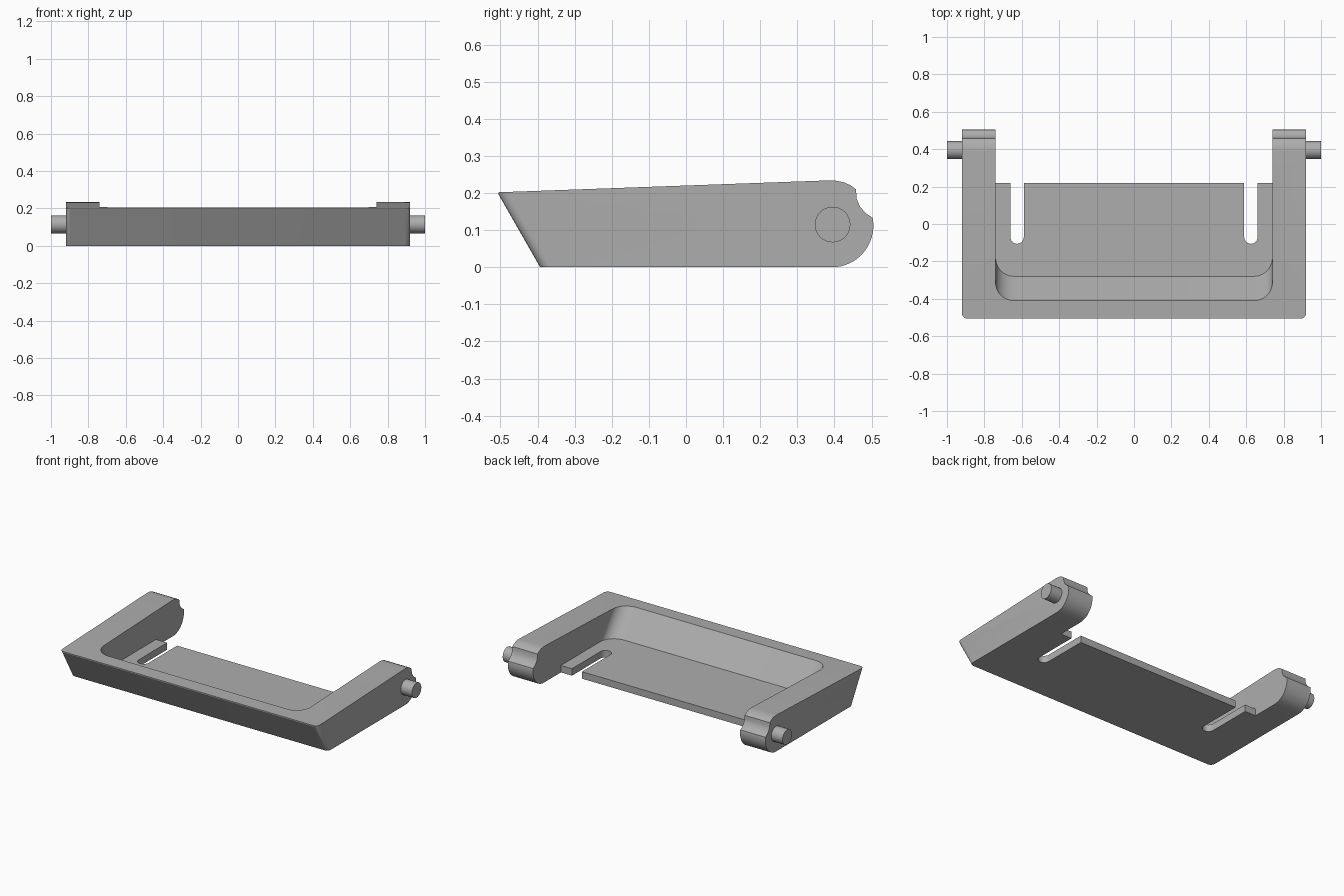
import bpy, bmesh, math
from mathutils import Vector

if "Cube" in bpy.data.objects:
    bpy.data.objects.remove(bpy.data.objects["Cube"])

grey = bpy.data.materials.new("plain_grey")
grey.diffuse_color = (0.42, 0.42, 0.42, 1)
grey.use_nodes = True
grey.node_tree.nodes["Principled BSDF"].inputs["Base Color"].default_value = grey.diffuse_color


def arc(cx, cy, r, a0, a1, n):
    """Points on an arc, angles in degrees."""
    return [(cx + r * math.cos(math.radians(a0 + (a1 - a0) * i / n)),
             cy + r * math.sin(math.radians(a0 + (a1 - a0) * i / n))) for i in range(n + 1)]


def prism(name, base, shift):
    """Closed prism from 3D base points, swept along shift."""
    bm = bmesh.new()
    lower = [bm.verts.new(p) for p in base]
    upper = [bm.verts.new(Vector(p) + Vector(shift)) for p in base]
    n = len(base)
    bm.faces.new(lower)
    bm.faces.new(upper[::-1])
    for i in range(n):
        bm.faces.new((lower[i], upper[i], upper[(i + 1) % n], lower[(i + 1) % n]))
    bmesh.ops.recalc_face_normals(bm, faces=bm.faces)
    me = bpy.data.meshes.new(name)
    bm.to_mesh(me)
    bm.free()
    me.materials.append(grey)
    ob = bpy.data.objects.new(name, me)
    bpy.context.collection.objects.link(ob)
    return ob


def select(ob):
    bpy.ops.object.select_all(action='DESELECT')
    ob.select_set(True)
    bpy.context.view_layer.objects.active = ob


def cut(ob, cutter):
    mod = ob.modifiers.new("cut", 'BOOLEAN')
    mod.operation = 'DIFFERENCE'
    mod.solver = 'EXACT'
    mod.object = cutter
    select(ob)
    bpy.ops.object.modifier_apply(modifier=mod.name)
    bpy.data.objects.remove(cutter)


# Frame: side profile (y, z) swept across the width
side = [(-0.505, 0.202), (-0.505, 0.196), (-0.393, 0)]
side += arc(0.393, 0.112, 0.112, -90, 8, 16)
side += [(0.503, 0.133), (0.484, 0.146), (0.469, 0.163), (0.460, 0.184), (0.458, 0.210)]
side += [(0.443, 0.221), (0.425, 0.229), (0.405, 0.233), (0.385, 0.234)]
frame = prism("frame", [(-0.92, y, z) for y, z in side], (1.84, 0, 0))

# Rounded front corners
bm = bmesh.new()
bm.from_mesh(frame.data)
corners = [e for e in bm.edges if all(v.co.y < -0.38 for v in e.verts)
           and abs(e.verts[0].co.x - e.verts[1].co.x) < 0.01]
bmesh.ops.bevel(bm, geom=corners, offset=0.028, segments=6, profile=0.5, affect='EDGES')
bm.to_mesh(frame.data)
bm.free()

# Pocket: rounded outline swept up and forward so its front wall leans
FLOOR, W, R = 0.045, 0.74, 0.10
lean = -0.13 / 0.16
outline = arc(-W + R, -0.28 + R, R, 180, 270, 10) + arc(W - R, -0.28 + R, R, 270, 360, 10)
outline += [(W, 0.9), (-W, 0.9)]
cut(frame, prism("pocket_cutter", [(x, y, FLOOR) for x, y in outline],
                 (0, lean * 0.3, 0.3)))

# Open back beyond the floor plate
cut(frame, prism("back_cutter", [(-W, 0.22, -0.1), (W, 0.22, -0.1), (W, 0.8, -0.1),
                                 (-W, 0.8, -0.1)], (0, 0, 0.5)))

# Relief slots either side of the floor tongue
for s in (-1, 1):
    slot = arc(0.625, -0.07, 0.036, 180, 360, 12)
    slot = [(s * x, y) for x, y in slot + [(0.661, 0.4), (0.589, 0.4)]]
    cut(frame, prism("slot_cutter", [(x, y, -0.1) for x, y in slot], (0, 0, 0.25)))
select(frame)
bpy.ops.object.shade_smooth_by_angle(angle=math.radians(25))

# Hinge pins
for s, label in ((-1, "left"), (1, "right")):
    ring = arc(0.395, 0.115, 0.048, 0, 360, 32)[:-1]
    pin = prism(label + "_hinge_pin", [(s * 0.90, y, z) for y, z in ring], (s * 0.10, 0, 0))
    select(pin)
    bpy.ops.object.shade_smooth_by_angle(angle=math.radians(30))
